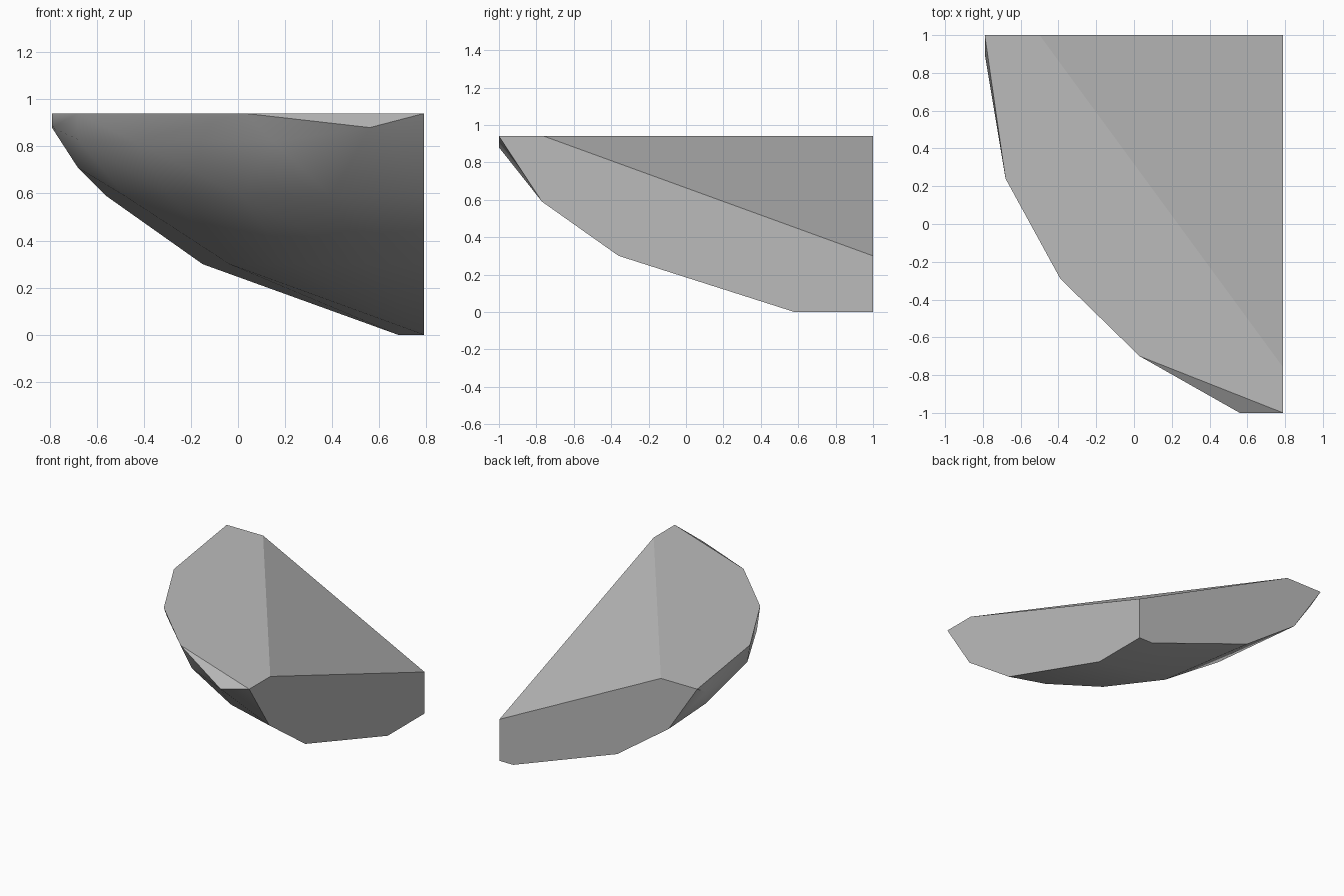
import bpy, bmesh, math

cube = bpy.data.objects.get("Cube")
if cube:
    bpy.data.objects.remove(cube, do_unlink=True)

TOP, SIDE, BACK = 0.94, 0.79, 1.0
CENTRE = (1.06, 0.84)


def ring(z, radius, angles):
    """Points on one level of the rounded underside."""
    return [(CENTRE[0] + radius * math.cos(math.radians(a)),
             CENTRE[1] + radius * math.sin(math.radians(a)), z) for a in angles]


# Flat top outline, ending at the edge of the slanted break
points = [(x, y, TOP) for x, y in (
    (-0.79, BACK), (-0.68, 0.24), (-0.39, -0.29), (0.03, -0.70),
    (SIDE, -1), (SIDE, -0.76), (-0.50, BACK))]
# Straight cut on the left side, and on the back
points += [(SIDE, y, z) for y, z in ((-0.77, 0.59), (-0.36, 0.30), (0.58, 0))]
points += [(x, BACK, z) for x, z in ((-0.56, 0.59), (-0.15, 0.30), (0.68, 0))]
# Square corner below the slanted break
points += [(SIDE, BACK, 0), (SIDE, BACK, 0.30)]
# Chipped corners of the rim
points += [(0.56, -1, 0.88), (-0.79, 0.9, 0.88), (-0.68, 0.75, 0.71),
           (-0.68, 0.27, 0.83), (-0.44, -0.18, 0.82), (0.15, -0.74, 0.82)]
# Rounded underside
points += ring(0.30, 1.23, (207, 227, 245))
points += ring(0.59, 1.63, (199, 214, 230, 246))

bm = bmesh.new()
for p in points:
    bm.verts.new(p)
hull = bmesh.ops.convex_hull(bm, input=bm.verts)
spare = {v for v in hull["geom_interior"] + hull["geom_unused"]
         if isinstance(v, bmesh.types.BMVert)}
bmesh.ops.delete(bm, geom=list(spare), context="VERTS")
bmesh.ops.dissolve_limit(bm, angle_limit=math.radians(1),
                         verts=bm.verts, edges=bm.edges)
bmesh.ops.recalc_face_normals(bm, faces=bm.faces)
mesh = bpy.data.meshes.new("stone_fragment")
bm.to_mesh(mesh)
bm.free()

fragment = bpy.data.objects.new("stone_fragment", mesh)
bpy.context.collection.objects.link(fragment)

# Plain grey stone
grey = bpy.data.materials.new("stone_grey")
grey.use_nodes = True
colour = (0.5, 0.5, 0.5, 1)
grey.diffuse_color = colour
grey.node_tree.nodes["Principled BSDF"].inputs["Base Color"].default_value = colour
mesh.materials.append(grey)

bpy.ops.object.select_all(action="DESELECT")
fragment.select_set(True)
bpy.context.view_layer.objects.active = fragment
bpy.ops.object.shade_smooth_by_angle(angle=math.radians(30))
